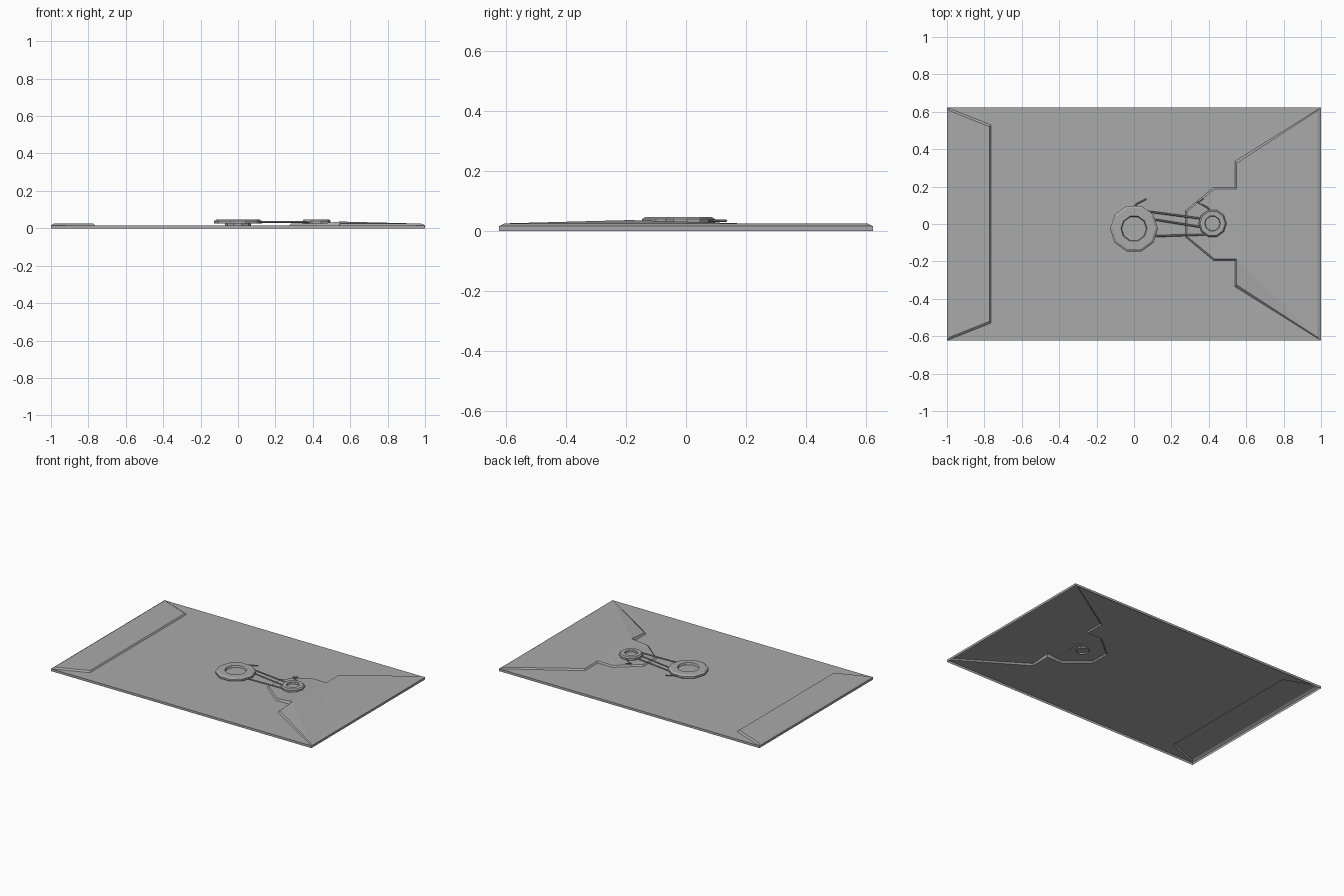
import bpy
import bmesh
from math import cos, sin, tau

cube = bpy.data.objects.get("Cube")
if cube:
    bpy.data.objects.remove(cube)

GREY = 0.4
mat = bpy.data.materials.new("plain grey")
mat.use_nodes = True
mat.diffuse_color = (GREY, GREY, GREY, 1)
mat.node_tree.nodes["Principled BSDF"].inputs["Base Color"].default_value = (GREY, GREY, GREY, 1)

W, H, T = 1.0, 0.623, 0.016      # half length, half width, sheet height
FLAP = 0.025


def finish(name, bm):
    bmesh.ops.remove_doubles(bm, verts=bm.verts, dist=0.0001)
    bmesh.ops.recalc_face_normals(bm, faces=bm.faces)
    mesh = bpy.data.meshes.new(name)
    bm.to_mesh(mesh)
    bm.free()
    mesh.materials.append(mat)
    obj = bpy.data.objects.new(name, mesh)
    bpy.context.collection.objects.link(obj)
    return obj


def face(bm, points):
    return bm.faces.new([bm.verts.new(p) for p in points])


def raised_flap(bm, base, top):
    """Sloping walls between a flap outline and its raised top outline."""
    n = len(base)
    for i in range(n):
        j = (i + 1) % n
        face(bm, [base[i], base[j], top[j], top[i]])


# Envelope: a thin sheet, open underneath, with both flaps raised out of it
left_base = [(-W, -H, T), (-0.765, -0.53, T), (-0.765, 0.53, T), (-W, H, T)]
left_top = [(-0.985, -0.605, FLAP), (-0.772, -0.52, FLAP),
            (-0.772, 0.52, FLAP), (-0.985, 0.605, FLAP)]

half = [(W, H), (0.54, 0.335), (0.54, 0.195), (0.425, 0.195), (0.275, 0.07)]
half_top = [(0.98, 0.605), (0.548, 0.325), (0.548, 0.187), (0.43, 0.187), (0.283, 0.066)]


def mirrored(points, z):
    upper = [(x, y, z) for x, y in points]
    return upper + [(x, -y, z) for x, y in reversed(points)]


right_base = mirrored(half, T)
right_top = mirrored(half_top, FLAP)
right_top[7] = (0.548, -0.187, 0.036)     # paper lifts at one notch corner

bm = bmesh.new()
face(bm, left_base + right_base)
raised_flap(bm, left_base, left_top)
face(bm, left_top)
raised_flap(bm, right_base, right_top)
t = right_top
face(bm, [t[1], t[2], t[7], t[9], t[0]])
face(bm, [t[7], t[8], t[9]])
face(bm, t[2:8])
bmesh.ops.triangulate(bm, faces=[f for f in bm.faces if len(f.verts) > 4])

# Edge walls running round the sheet
corners = [(-W, -H), (W, -H), (W, H), (-W, H)]
for (x0, y0), (x1, y1) in zip(corners, corners[1:] + corners[:1]):
    face(bm, [(x0, y0, 0), (x1, y1, 0), (x1, y1, T), (x0, y0, T)])
finish("envelope", bm)


# Fastening buttons: bevelled washers with a sunken rivet in the middle
def button(name, cx, cy, radius, hole, sides=10):
    profile = [(hole, 0.016), (hole, 0.026), (radius, 0.026), (radius, 0.039),
               (radius * 0.9, 0.047), (hole, 0.047), (hole * 0.94, 0.034)]
    bm = bmesh.new()
    rings = [[(cx + r * cos(tau * (i + 0.5) / sides + tau / 4),
               cy + r * sin(tau * (i + 0.5) / sides + tau / 4), z)
              for i in range(sides)] for r, z in profile]
    for a, b in zip(rings, rings[1:]):
        for i in range(sides):
            j = (i + 1) % sides
            face(bm, [a[i], a[j], b[j], b[i]])
    face(bm, rings[-1])
    return finish(name, bm)


button("large_button", 0, -0.025, 0.128, 0.07)
button("small_button", 0.42, 0.003, 0.075, 0.042)


# String wound between the buttons
def string(name, points, radius=0.005):
    curve = bpy.data.curves.new(name, "CURVE")
    curve.dimensions = "3D"
    curve.bevel_depth = radius
    curve.bevel_resolution = 0
    curve.use_fill_caps = True
    spline = curve.splines.new("POLY")
    spline.points.add(len(points) - 1)
    for p, co in zip(spline.points, points):
        p.co = (*co, 1)
    curve.materials.append(mat)
    obj = bpy.data.objects.new(name, curve)
    bpy.context.collection.objects.link(obj)


Z = 0.034
string("upper_string", [(0.05, 0.07, Z), (0.38, 0.026, Z)])
string("middle_string", [(0.07, 0.03, Z), (0.38, -0.02, Z)])
string("lower_string", [(0.05, -0.067, Z), (0.4, -0.056, Z)])
string("large_button_string_end", [(-0.02, 0.075, Z), (0.02, 0.11, Z), (0.065, 0.133, Z)], 0.004)
string("small_button_string_end", [(0.42, 0.06, Z), (0.39, 0.09, Z), (0.34, 0.115, Z),
                                   (0.37, 0.135, Z)], 0.004)
